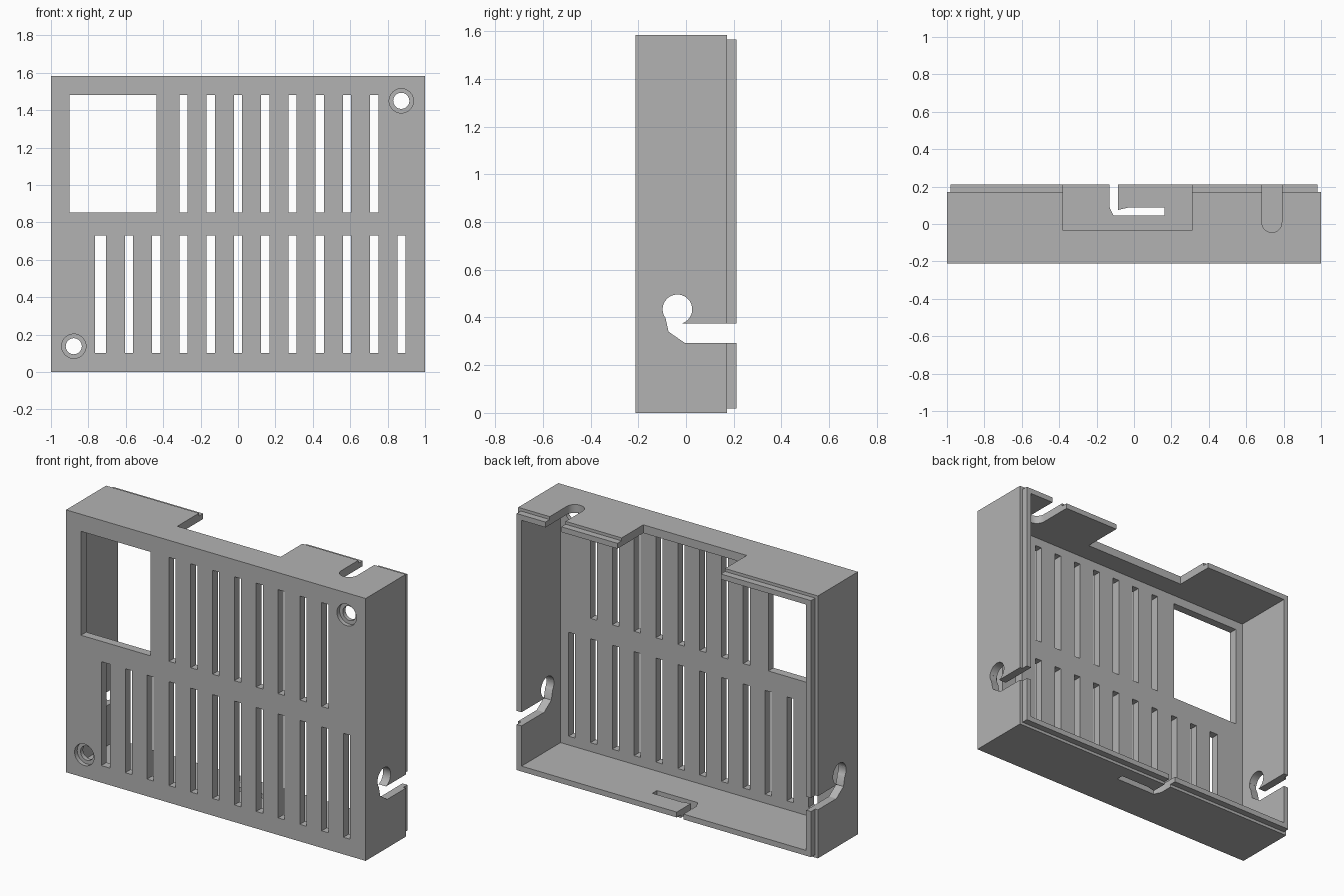
import bpy
import bmesh
from math import cos, sin, pi
from mathutils import Vector

default = bpy.data.objects.get("Cube")
if default:
    bpy.data.objects.remove(default, do_unlink=True)

HEIGHT, FRONT, STEP, BACK = 1.583, -0.211, 0.171, 0.211
WALL, LIP_INSET = 0.05, 0.025
OUT = 0.3  # overshoot of cutters past the open back

grey = bpy.data.materials.new("plain grey")
grey.use_nodes = True
grey.diffuse_color = (0.45, 0.45, 0.45, 1)
grey.node_tree.nodes["Principled BSDF"].inputs["Base Color"].default_value = (0.45, 0.45, 0.45, 1)


def make_object(name, bm):
    bmesh.ops.recalc_face_normals(bm, faces=bm.faces)
    mesh = bpy.data.meshes.new(name)
    bm.to_mesh(mesh)
    bm.free()
    mesh.materials.append(grey)
    obj = bpy.data.objects.new(name, mesh)
    bpy.context.collection.objects.link(obj)
    return obj


def prism(points, axis, low, high):
    """Mesh of a 2D outline extruded along one axis."""
    bm = bmesh.new()
    verts = []
    for u, v in points:
        co = [u, v]
        co.insert(axis, low)
        verts.append(bm.verts.new(co))
    face = bm.faces.new(verts)
    grown = bmesh.ops.extrude_face_region(bm, geom=[face])["geom"]
    shift = Vector((0, 0, 0))
    shift[axis] = high - low
    bmesh.ops.translate(bm, vec=shift, verts=[g for g in grown if isinstance(g, bmesh.types.BMVert)])
    return bm


def rect(u0, u1, v0, v1):
    return [(u0, v0), (u1, v0), (u1, v1), (u0, v1)]


def arc(u, v, radius, start=0, sweep=2 * pi, count=40):
    return [(u + radius * cos(start + sweep * i / count),
             v + radius * sin(start + sweep * i / count)) for i in range(count)]


def cut(points, axis, low, high):
    """Cut a prism out of the cover and discard the cutter."""
    cutter = make_object("cutter", prism(points, axis, low, high))
    cutter.hide_render = True
    mod = cover.modifiers.new("cut", 'BOOLEAN')
    mod.operation, mod.solver, mod.object = 'DIFFERENCE', 'EXACT', cutter
    bpy.ops.object.modifier_apply(modifier=mod.name)
    bpy.data.objects.remove(cutter, do_unlink=True)


# Outer block with a stepped lip at the back
body = prism(rect(-1, 1, 0, HEIGHT), 1, FRONT, STEP)
body.normal_update()
back_face = max(body.faces, key=lambda f: f.calc_center_median().y)
bmesh.ops.recalc_face_normals(body, faces=body.faces)
bmesh.ops.inset_region(body, faces=[back_face], thickness=LIP_INSET)
lip = bmesh.ops.extrude_face_region(body, geom=[back_face])["geom"]
bmesh.ops.translate(body, vec=(0, BACK - STEP, 0),
                    verts=[g for g in lip if isinstance(g, bmesh.types.BMVert)])
if back_face.is_valid:
    bmesh.ops.delete(body, geom=[back_face], context='FACES_ONLY')
cover = make_object("vented_cover", body)
bpy.context.view_layer.objects.active = cover
cover.select_set(True)

# Hollow interior, open at the back
cut(rect(-1 + WALL, 1 - WALL, WALL, HEIGHT - WALL), 1, FRONT + WALL, OUT)

# Front panel: window and two rows of vents
panel = (1, FRONT - 0.1, FRONT + 0.1)
cut(rect(-0.9, -0.437, 0.853, 1.48), *panel)
for k in range(-5, 7):
    x = k * 0.1457
    left = x - (0.036 if k == -5 else 0.022)
    cut(rect(left, x + 0.022, 0.103, 0.73), *panel)
    if -2 <= k <= 5:
        cut(rect(x - 0.022, x + 0.022, 0.853, 1.48), *panel)

# Counterbored screw holes in opposite corners
for x, z in ((0.873, 1.45), (-0.878, 0.138)):
    cut(arc(x, z, 0.065), 1, FRONT - 0.1, FRONT + 0.025)
    cut(arc(x, z, 0.043), *panel)

# Keyhole hooks through both side walls
cut([(OUT, 0.293), (-0.005, 0.293), (-0.073, 0.34), (-0.097, 0.447),
     (-0.036, 0.434), (-0.02, 0.375), (OUT, 0.375)], 0, -1.1, 1.1)
cut(arc(-0.036, 0.434, 0.062), 0, -1.1, 1.1)

# Top wall: wide notch and round-ended slot
top = (2, HEIGHT - 0.1, HEIGHT + 0.1)
cut(rect(-0.38, 0.31, -0.036, OUT), *top)
cut(arc(0.737, 0.008, 0.053, pi, pi, 20) + [(0.79, 0.008), (0.79, OUT), (0.684, OUT)], *top)

# Bottom wall: L-shaped latch slot
cut([(-0.131, OUT), (-0.131, 0.09), (-0.11, 0.045), (0.163, 0.045), (0.163, 0.088),
     (-0.03, 0.088), (-0.086, 0.075), (-0.086, OUT)], 2, -0.1, 0.1)

bpy.ops.object.shade_smooth_by_angle(angle=0.5)
